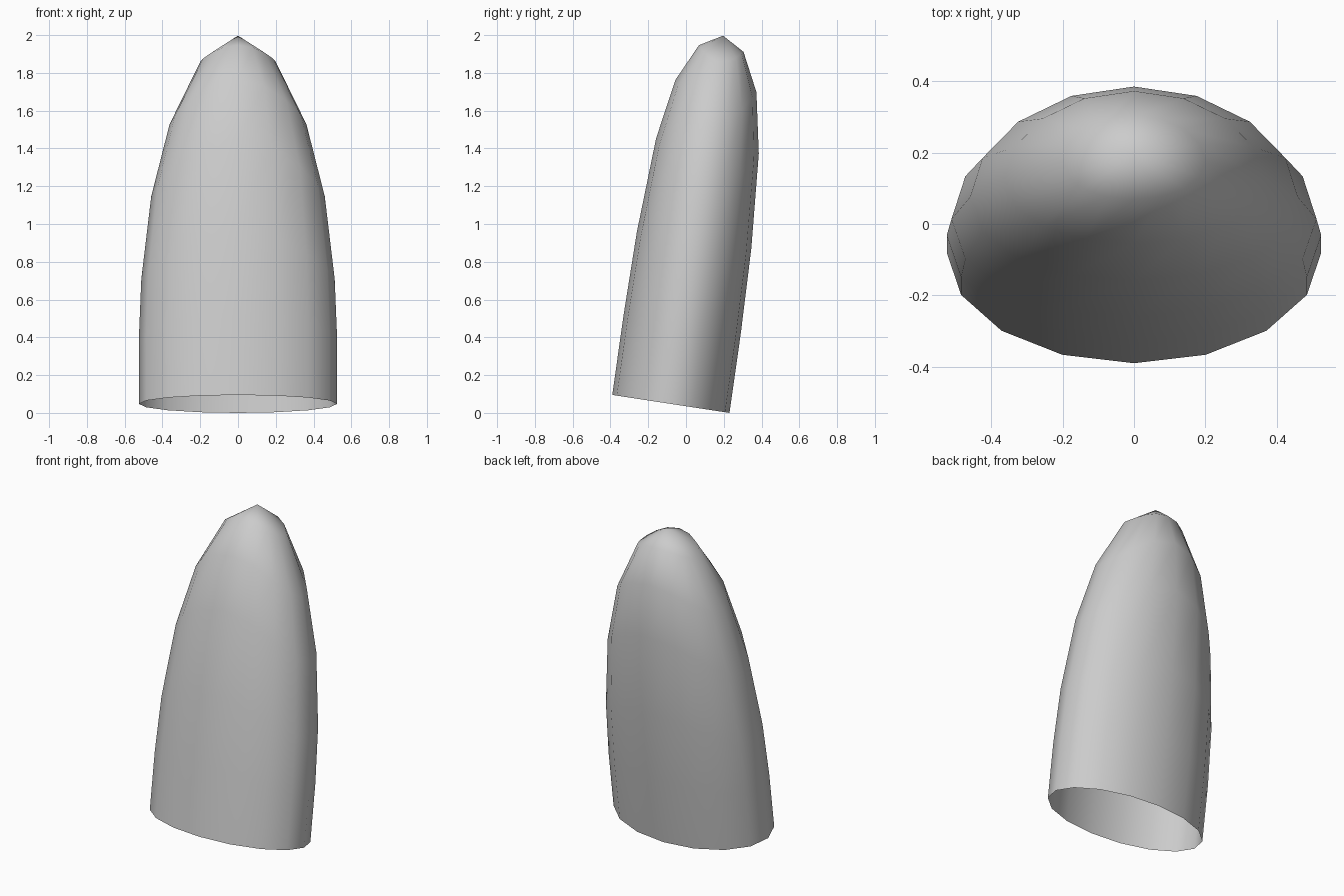
import bpy, bmesh, math

if "Cube" in bpy.data.objects:
    bpy.data.objects.remove(bpy.data.objects["Cube"])

SEGMENTS = 16
HALF_W, HALF_D, HEIGHT = 0.525, 0.314, 1.969
TILT = math.atan2(0.095, 0.62)

# Rings: (scale, height at front/back, height at left/right)
RINGS = [
    (1.0, 0.0, 0.0),
    (1.0, 0.43, 0.345),
    (0.975, 0.875, 0.668),
    (0.875, 1.38, 1.11),
    (0.69, 1.70, 1.495),
    (0.38, 1.90, 1.83),
]


def lean(t):
    # slight drift of the axis toward the front
    return -0.022 * t / HEIGHT


# Open tapered shell with sagging elliptical rings
bm = bmesh.new()
rings = []
for scale, t_mid, t_side in RINGS:
    ring = []
    for i in range(SEGMENTS):
        a = 2 * math.pi * i / SEGMENTS
        t = t_mid + (t_side - t_mid) * math.cos(a) ** 2
        ring.append(bm.verts.new((HALF_W * scale * math.cos(a),
                                  HALF_D * scale * math.sin(a) + lean(t), t)))
    rings.append(ring)

for low, high in zip(rings, rings[1:]):
    for i in range(SEGMENTS):
        j = (i + 1) % SEGMENTS
        bm.faces.new((low[i], low[j], high[j], high[i]))

# Pointed tip
tip = bm.verts.new((0, lean(HEIGHT), HEIGHT))
for i in range(SEGMENTS):
    bm.faces.new((rings[-1][i], rings[-1][(i + 1) % SEGMENTS], tip))

for face in bm.faces:
    face.smooth = True
mesh = bpy.data.meshes.new("tapered_shell")
bm.to_mesh(mesh)
bm.free()

# Lean the whole shell backward
shell = bpy.data.objects.new("tapered_shell", mesh)
shell.rotation_euler.x = -TILT
shell.location = (0, -0.08, 0.0475)
bpy.context.collection.objects.link(shell)
